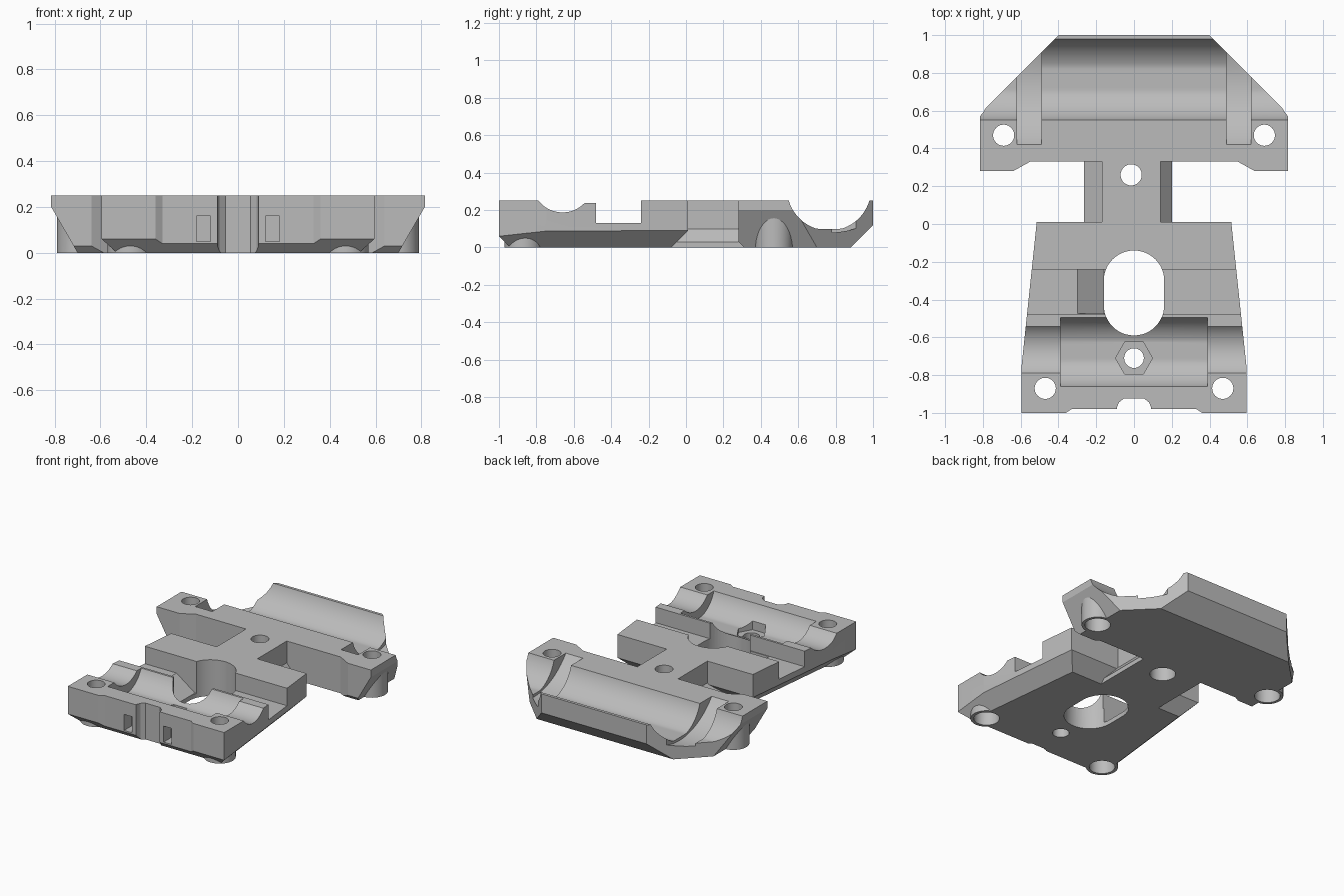
import bpy, bmesh, math
from mathutils import Vector

cube = bpy.data.objects.get("Cube")
if cube:
    bpy.data.objects.remove(cube, do_unlink=True)

grey = bpy.data.materials.new("matte_grey")
grey.use_nodes = True
color = (0.5, 0.5, 0.5, 1)
grey.diffuse_color = color
grey.node_tree.nodes["Principled BSDF"].inputs["Base Color"].default_value = color

TOP = 0.25


def prism(name, pts, lo, hi, axis="z", chamfers=()):
    """Extrude a 2D outline along an axis, then trim it with planes (point, normal)."""
    place = {"x": lambda a, b, t: (t, a, b),
             "y": lambda a, b, t: (a, t, b),
             "z": lambda a, b, t: (a, b, t)}[axis]
    bm = bmesh.new()
    low = [bm.verts.new(place(a, b, lo)) for a, b in pts]
    high = [bm.verts.new(place(a, b, hi)) for a, b in pts]
    bm.faces.new(low)
    bm.faces.new(high)
    for i in range(len(pts)):
        j = (i + 1) % len(pts)
        bm.faces.new((low[i], low[j], high[j], high[i]))
    bmesh.ops.recalc_face_normals(bm, faces=bm.faces)
    for co, no in chamfers:
        bmesh.ops.bisect_plane(bm, geom=bm.verts[:] + bm.edges[:] + bm.faces[:],
                               plane_co=co, plane_no=no, clear_outer=True)
        rim = [e for e in bm.edges if e.is_boundary]
        bmesh.ops.holes_fill(bm, edges=rim, sides=0)
    bmesh.ops.recalc_face_normals(bm, faces=bm.faces)
    mesh = bpy.data.meshes.new(name)
    bm.to_mesh(mesh)
    bm.free()
    mesh.materials.append(grey)
    obj = bpy.data.objects.new(name, mesh)
    bpy.context.collection.objects.link(obj)
    return obj


def circle(x, y, r, n=40, turn=0.0):
    return [(x + r * math.cos(turn + math.tau * i / n),
             y + r * math.sin(turn + math.tau * i / n)) for i in range(n)]


def rect(a0, b0, a1, b1):
    return [(a0, b0), (a1, b0), (a1, b1), (a0, b1)]


def mirrored(half):
    return half + [(-x, y) for x, y in reversed(half)]


def trough(y, z, r, floor=0.0):
    """Round channel section with a flattened floor."""
    return [(a, max(b, floor)) for a, b in circle(y, z, r, 96)]


def combine(target, tool, operation="DIFFERENCE"):
    mod = target.modifiers.new("shape", "BOOLEAN")
    mod.operation = operation
    mod.solver = "EXACT"
    mod.object = tool
    bpy.ops.object.select_all(action="DESELECT")
    bpy.context.view_layer.objects.active = target
    target.select_set(True)
    bpy.ops.object.modifier_apply(modifier=mod.name)
    bpy.data.objects.remove(tool, do_unlink=True)


# Front plate: tapered block with chamfered underside
side = Vector((1, -0.115, -1))
front_plate = prism(
    "carriage_body",
    mirrored([(0.33, -0.98), (0.36, -1), (0.595, -1), (0.595, -0.75), (0.515, 0.01)]),
    0, TOP, chamfers=[
        ((0.515, 0, 0.09), (1, 0.11, -1)), ((-0.515, 0, 0.09), (-1, 0.11, -1)),
        ((0, -1, 0.06), (0, -1, -1)), ((0, 0.01, 0.09), (0, 1, -1))])
body = front_plate

# Rear plate: clipped corners, sloped sides and rear underside
rear_plate = prism(
    "rear_plate",
    mirrored([(0.55, 0.33), (0.64, 0.28), (0.815, 0.28), (0.815, 0.585), (0.4, 1)]),
    0, TOP, chamfers=[
        ((0.815, 0, 0.2), (0.2, 0, -0.115)), ((-0.815, 0, 0.2), (-0.2, 0, -0.115)),
        ((0, 1, 0.12), (0, 1, -1)), ((0, 0.28, 0.03), (0, -1, -1))])
combine(body, rear_plate, "UNION")

# Connecting neck with sloped feet
neck = prism("neck", [(-0.265, 0), (-0.265, 0.03), (-0.17, 0.1), (-0.17, TOP),
                      (0.14, TOP), (0.14, 0.1), (0.2, 0.03), (0.2, 0)],
             -0.09, 0.4, "y")
combine(body, neck, "UNION")

# Screw bosses under the four corners
corners = [(s * x, y) for x, y in ((0.47, -0.87), (0.69, 0.47)) for s in (-1, 1)]
for x, y in corners:
    combine(body, prism("boss", circle(x, y, 0.1), 0, 0.2), "UNION")

# Rear bearing cradle and its two strap grooves
combine(body, prism("rear_cradle", trough(0.765, 0.315, 0.225, 0.1), -1, 1, "x"))
for s in (-1, 1):
    lo, hi = sorted((s * 0.49, s * 0.62))
    combine(body, prism("strap_groove", trough(0.77, 0.525, 0.445), lo, hi, "x"))

# Front cradle, the shallower rod channel and the level shelf behind it
combine(body, prism("rod_channel", trough(-0.66, 0.35, 0.1625), -1, 1, "x"))
combine(body, prism("front_cradle", trough(-0.675, 0.315, 0.196, 0.127), -0.39, 0.39, "x"))
combine(body, prism("lug_trim", rect(-0.56, 0.237, -0.47, 0.4), -1, 1, "x"))
combine(body, prism("shelf", rect(-0.48, 0.13, -0.24, 0.4), -1, 1, "x"))
combine(body, prism("wedge_pocket", [(-0.3, 0.14), (-0.3, 0.13), (-0.16, 0.03),
                                     (-0.1, 0.03), (-0.1, 0.14)], -0.475, -0.24, "y"))

# Central rounded slot
arc = [(0.16 * math.cos(math.pi * i / 24), 0.16 * math.sin(math.pi * i / 24))
       for i in range(25)]
slot = [(x, y - 0.3) for x, y in arc] + [(-x, -y - 0.43) for x, y in arc]
combine(body, prism("slot", slot, -1, 1))

# Hexagonal nut pocket and its screw hole
combine(body, prism("nut_pocket", circle(0, -0.71, 0.098, 6), 0.1, 1))
combine(body, prism("nut_hole", circle(0, -0.71, 0.052), -1, 1))

# Through holes with counterbores from below
for x, y in corners + [(-0.015, 0.26)]:
    combine(body, prism("hole", circle(x, y, 0.056), -1, 1))
    combine(body, prism("counterbore", circle(x, y, 0.08), -1, 0.12))

# Front notch with softened inner corners, and the two tie slots
notch = mirrored([(0.09, -1.1), (0.09, -0.97), (0.08, -0.945), (0.055, -0.925)])
combine(body, prism("notch", notch, -1, 1))
for s in (-1, 1):
    lo, hi = sorted((s * 0.12, s * 0.18))
    combine(body, prism("tie_slot", rect(lo, 0.05, hi, 0.16), -1.1, -0.9, "y"))

bpy.ops.object.shade_smooth_by_angle(angle=math.radians(25))
